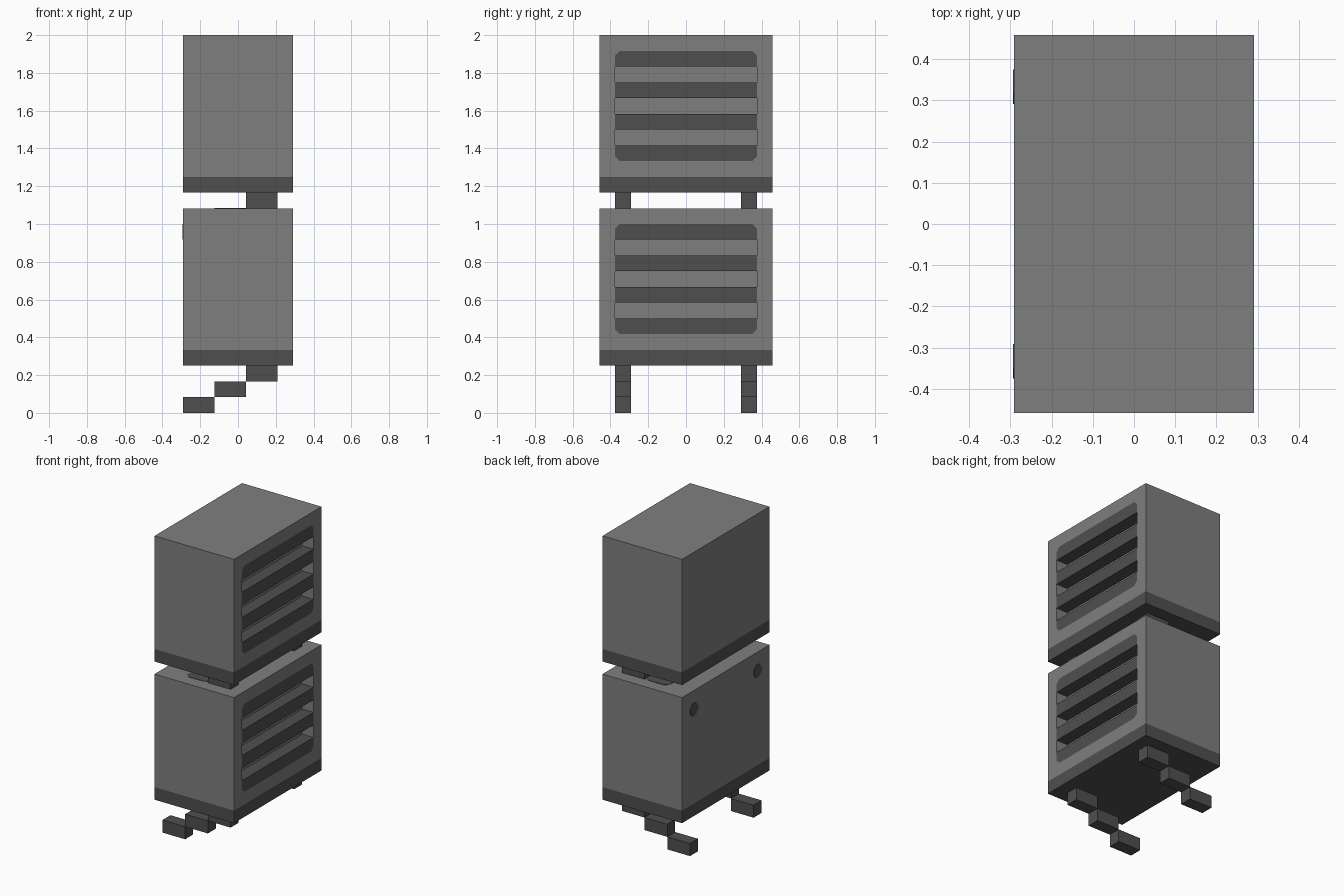
import bpy, bmesh

if "Cube" in bpy.data.objects:
    bpy.data.objects.remove(bpy.data.objects["Cube"])

U = 1 / 12          # one block unit
C = 0.3             # corner cut of dark patches, in block units


def material(name, v):
    m = bpy.data.materials.new(name)
    m.diffuse_color = (v, v, v, 1)
    m.use_nodes = True
    m.node_tree.nodes["Principled BSDF"].inputs["Base Color"].default_value = m.diffuse_color
    return m


LIGHT = material("light grey", 0.212)
DARK = material("dark grey", 0.078)


def prism(name, pts, lo, hi, axis, mat):
    """Extrude a 2D outline along x (points are y, z) or z (points are x, y)."""
    bm = bmesh.new()

    def place(a, b, d):
        p = (d, a, b) if axis == "x" else (a, b, d)
        return bm.verts.new([c * U for c in p])

    bottom = [place(a, b, lo) for a, b in pts]
    top = [place(a, b, hi) for a, b in pts]
    bm.faces.new(bottom[::-1])
    bm.faces.new(top)
    n = len(pts)
    for i in range(n):
        j = (i + 1) % n
        bm.faces.new((bottom[i], bottom[j], top[j], top[i]))
    bmesh.ops.recalc_face_normals(bm, faces=bm.faces)
    me = bpy.data.meshes.new(name)
    bm.to_mesh(me)
    bm.free()
    me.materials.append(mat)
    ob = bpy.data.objects.new(name, me)
    bpy.context.collection.objects.link(ob)
    return ob


def rect(a0, a1, b0, b1):
    return [(a0, b0), (a1, b0), (a1, b1), (a0, b1)]


def octagon(a0, a1, b0, b1, c=C):
    return [(a0 + c, b0), (a1 - c, b0), (a1, b0 + c), (a1, b1 - c),
            (a1 - c, b1), (a0 + c, b1), (a0, b1 - c), (a0, b0 + c)]


def box(name, x, y, z, mat):
    return prism(name, rect(*x, *y), *z, "z", mat)


def rail(edge, inner):
    """Frame rail outline with small gussets at the opening's corners."""
    s = C if edge < inner else -C
    return [(-4.5, edge), (4.5, edge), (4.5, inner + s),
            (4.5 - C, inner), (-4.5 + C, inner), (-4.5, inner + s)]


def unit(label, z):
    # dark base tray and light housing
    box(label + "_base", (-3.5, 3.5), (-5.5, 5.5), (z, z + 1), DARK)
    box(label + "_housing", (-3.5, 2.5), (-5.5, 5.5), (z + 1, z + 10), LIGHT)
    # grille frame around the louvre opening
    for side, y in (("front", (-5.5, -4.5)), ("back", (4.5, 5.5))):
        box(f"{label}_frame_post_{side}", (2.5, 3.5), y, (z + 1, z + 10), LIGHT)
    prism(label + "_frame_bottom", rail(z + 1, z + 2), 2.5, 3.5, "x", LIGHT)
    prism(label + "_frame_top", rail(z + 10, z + 9), 2.5, 3.5, "x", LIGHT)
    # louvre slats, the outer ones with cut corners
    for i in range(4):
        b, t = z + 2 + 2 * i, z + 3 + 2 * i
        pts = rect(-4.5, 4.5, b, t)
        if i == 0:
            pts = [(-4.5 + C, b), (4.5 - C, b), (4.5, b + C), (4.5, t), (-4.5, t), (-4.5, b + C)]
        if i == 3:
            pts = [(-4.5, b), (4.5, b), (4.5, t - C), (4.5 - C, t), (-4.5 + C, t), (-4.5, t - C)]
        prism(f"{label}_slat_{i + 1}", pts, 2.5, 3.5, "x", DARK)


# rail gussets fill toward the opening, so mirror the cut direction
def rail(edge, inner):
    s = C if inner > edge else -C
    return [(-4.5, edge), (4.5, edge), (4.5, inner + s),
            (4.5 - C, inner), (-4.5 + C, inner), (-4.5, inner + s)]


unit("lower", 3)
unit("upper", 14)

for side, y in (("front", (-4.5, -3.5)), ("back", (3.5, 4.5))):
    # stepped bracket legs under the lower unit
    for i in range(3):
        box(f"leg_{side}_step_{i + 1}", (-3.5 + 2 * i, -1.5 + 2 * i), y, (i, i + 1), DARK)
    # upper unit's legs, with their sunk steps showing as flush patches
    box(f"upper_leg_{side}", (0.5, 2.5), y, (13, 14), DARK)
    prism(f"upper_leg_patch_{side}", octagon(-1.5, 0.5, *y), 12.96, 13.03, "z", DARK)
    prism(f"rear_patch_{side}", octagon(*y, 11, 12), -3.53, -3.45, "x", DARK)
